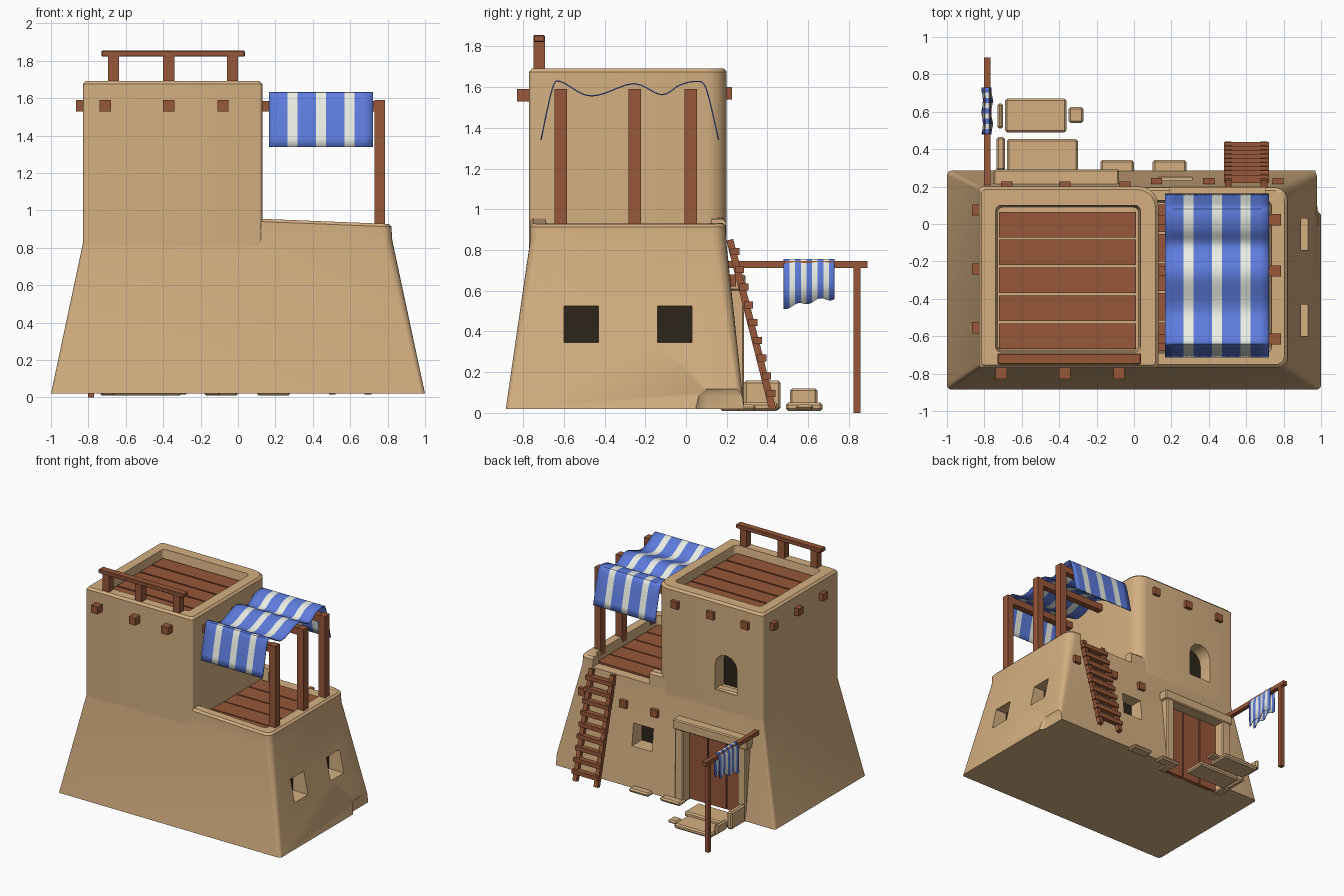
import bpy, bmesh, math
from mathutils import Vector

if "Cube" in bpy.data.objects:
    bpy.data.objects.remove(bpy.data.objects["Cube"])


def mat(name, c):
    m = bpy.data.materials.new(name)
    m.diffuse_color = (*c, 1)
    m.use_nodes = True
    m.node_tree.nodes["Principled BSDF"].inputs["Base Color"].default_value = m.diffuse_color
    return m


SAND = mat("sand_plaster", (0.66, 0.43, 0.22))
WOOD = mat("wood", (0.31, 0.095, 0.04))
DARK = mat("dark_opening", (0.025, 0.018, 0.01))
BLUE = mat("blue_cloth", (0.11, 0.2, 0.72))
WHITE = mat("white_cloth", (0.82, 0.86, 0.78))


def finish(bm, name, *mats):
    bmesh.ops.recalc_face_normals(bm, faces=bm.faces)
    me = bpy.data.meshes.new(name)
    bm.to_mesh(me)
    bm.free()
    for m in mats:
        me.materials.append(m)
    o = bpy.data.objects.new(name, me)
    bpy.context.collection.objects.link(o)
    return o


def box(name, x0, x1, y0, y1, z0, z1, m=WOOD, bevel=0, seg=1):
    bm = bmesh.new()
    bmesh.ops.create_cube(bm, size=1)
    for v in bm.verts:
        v.co = ((x0 + x1) / 2 + v.co.x * (x1 - x0), (y0 + y1) / 2 + v.co.y * (y1 - y0),
                (z0 + z1) / 2 + v.co.z * (z1 - z0))
    if bevel:
        bmesh.ops.bevel(bm, geom=bm.edges[:], offset=bevel, segments=seg, affect='EDGES', profile=0.5)
    return finish(bm, name, m)


def bar(name, p, q, w, d, m=WOOD):
    p, q = Vector(p), Vector(q)
    o = box(name, -w / 2, w / 2, -d / 2, d / 2, 0, (q - p).length, m)
    o.location = p
    o.rotation_euler = (q - p).to_track_quat('Z', 'Y').to_euler()
    return o


def ring(x0, x1, y0, y1, radii, n=5):
    """Rounded rectangle; radii for corners (+x+y, -x+y, -x-y, +x-y)."""
    pts = []
    for k, (cx, cy) in enumerate(((x1, y1), (x0, y1), (x0, y0), (x1, y0))):
        r = radii[k]
        sx, sy = (-1 if cx == x1 else 1), (-1 if cy == y1 else 1)
        for i in range(n + 1):
            a = math.pi / 2 * (k + i / n)
            pts.append((cx + sx * r + r * math.cos(a), cy + sy * r + r * math.sin(a)))
    return pts


def loft(name, levels, m):
    """levels: (x0, x1, y0, y1, z, slope, radii)"""
    bm = bmesh.new()
    rows = [[bm.verts.new((x, y, z + s * (x - 0.13))) for x, y in ring(x0, x1, y0, y1, r)]
            for x0, x1, y0, y1, z, s, r in levels]
    for a, b in zip(rows, rows[1:]):
        for i in range(len(a)):
            j = (i + 1) % len(a)
            bm.faces.new((a[i], a[j], b[j], b[i]))
    bm.faces.new(rows[0])
    bm.faces.new(rows[-1])
    return finish(bm, name, m)


def cut(o, *cutters):
    bpy.context.view_layer.objects.active = o
    for c in cutters:
        mod = o.modifiers.new("cut", 'BOOLEAN')
        mod.object, mod.solver = c, 'EXACT'
        bpy.ops.object.modifier_apply(modifier=mod.name)
        bpy.data.objects.remove(c)


def smooth(o):
    bpy.ops.object.select_all(action='DESELECT')
    o.select_set(True)
    bpy.context.view_layer.objects.active = o
    bpy.ops.object.shade_smooth_by_angle(angle=math.radians(35))


# Battered lower storey with sunken terrace
R = (0.07, 0.02, 0.02, 0.05)
I = (0.03,) * 4
lower = loft("lower_storey", [
    (-1, 1, -0.885, 0.285, 0.02, 0, (0.025,) * 4),
    (-0.826, 0.825, -0.766, 0.198, 0.84, 0, R),
    (-0.826, 0.82, -0.766, 0.196, 0.94, -0.04, R),
    (-0.81, 0.805, -0.752, 0.18, 0.955, -0.04, R),
    (-0.7, 0.735, -0.69, 0.125, 0.955, -0.04, I),
    (-0.7, 0.725, -0.68, 0.115, 0.835, 0, I)], SAND)
SIDE_WIN = ((-0.6, -0.43), (-0.14, 0.03))
cutters = [box("cutter", 0.79, 1.1, a, b, 0.345, 0.525) for a, b in SIDE_WIN]
cutters += [box("cutter", 0.13, 0.31, 0.12, 0.4, 0.34, 0.52),        # rear window
            box("cutter", -0.67, -0.16, 0.17, 0.4, -0.1, 0.61),      # doorway
            box("cutter", 0.19, 0.7, 0.05, 0.4, 0.855, 1.1),         # ladder gap
            box("cutter", 0.97, 1.2, 0.04, 0.6, -0.2, 0.145, bevel=0.06, seg=3)]  # chipped corner
cut(lower, *cutters)
smooth(lower)

# Tower with sunken roof
T = (0.1, 0.025, 0.02, 0.02)
tower = loft("tower", [
    (-0.83, 0.13, -0.77, 0.2, 0.8, 0, T),
    (-0.83, 0.13, -0.77, 0.2, 1.675, 0, T),
    (-0.815, 0.115, -0.755, 0.185, 1.692, 0, T),
    (-0.74, 0.035, -0.685, 0.1, 1.692, 0, I),
    (-0.73, 0.025, -0.675, 0.09, 1.61, 0, I)], SAND)
bm = bmesh.new()
arch = [(-0.6, 0.97), (-0.4, 0.97)] + [(-0.5 + 0.1 * math.cos(math.pi * i / 6), 1.17 + 0.1 * math.sin(math.pi * i / 6))
                                      for i in range(7)]
f = bm.faces.new([bm.verts.new((x, 0.08, z)) for x, z in arch])
ext = bmesh.ops.extrude_face_region(bm, geom=[f])
bmesh.ops.translate(bm, vec=(0, 0.3, 0), verts=[v for v in ext["geom"] if isinstance(v, bmesh.types.BMVert)])
cut(tower, finish(bm, "cutter", SAND))
smooth(tower)

# Dark window backs
for a, b in SIDE_WIN:
    box("side_window_dark", 0.78, 0.795, a - 0.01, b + 0.01, 0.335, 0.535, DARK)
box("rear_window_dark", 0.12, 0.32, 0.11, 0.125, 0.33, 0.53, DARK)
box("arch_window_dark", -0.61, -0.39, 0.07, 0.085, 0.96, 1.28, DARK)

# Roof and terrace planks
for i in range(5):
    y = -0.667 + i * 0.149
    box("roof_plank", -0.722, 0.01, y, y + 0.136, 1.6, 1.635)
    y = -0.675 + i * 0.158
    box("terrace_plank", 0.1, 0.72, y, y + 0.148, 0.82, 0.862)

# Door and frame
for i in range(3):
    x = -0.665 + i * 0.168
    box("door_plank", x, x + 0.16, 0.16, 0.195, 0.02, 0.605)
for x in (-0.735, -0.17):
    box("door_jamb", x, x + 0.075, 0.17, 0.285, 0.01, 0.62, SAND, 0.008)
box("door_lintel", -0.75, -0.08, 0.17, 0.292, 0.6, 0.68, SAND, 0.008)

# Stepping stones and curbs
for x0, x1, y0, y1, z0, z1 in ((-0.68, -0.3, 0.27, 0.455, 0.01, 0.05), (-0.69, -0.36, 0.49, 0.67, 0.01, 0.05),
                               (-0.35, -0.27, 0.54, 0.625, 0.015, 0.04), (-0.18, 0, 0.25, 0.342, 0.01, 0.04),
                               (0.1, 0.28, 0.25, 0.342, 0.01, 0.04), (-0.735, -0.69, 0.285, 0.465, 0.015, 0.158),
                               (-0.73, -0.7, 0.51, 0.645, 0.04, 0.12)):
    box("stone", x0, x1, y0, y1, z0, z1, SAND, 0.011)

# Beam ends poking out of the walls
s = 0.03
for x in (-0.71, -0.37, -0.08):
    box("front_beam_end", x - s, x + s, -0.83, -0.7, 1.53, 1.59)
for x in (-0.68, -0.37, -0.05):
    box("rear_beam_end", x - s, x + s, 0.15, 0.227, 1.54, 1.6)
for y in (0.075, -0.24, -0.555):
    box("left_beam_end", -0.865, -0.78, y - s, y + s, 1.53, 1.59)
for x in (0.12, 0.4, 0.77):
    box("low_beam_end", x - s, x + s, 0.15, 0.245, 0.62, 0.68)

# Awning posts and cross beams
for y in (-0.615, -0.252, 0.023):
    box("awning_post", 0.73, 0.787, y - s, y + s, 0.83, 1.59)
    box("awning_beam", 0.1, 0.735, y - 0.025, y + 0.025, 1.53, 1.585)

# Roof rail
for x in (-0.665, -0.37, -0.03):
    box("rail_post", x - s, x + s, -0.75, -0.692, 1.66, 1.825)
box("rail_bar", -0.73, 0.037, -0.75, -0.692, 1.822, 1.855, bevel=0.005)

# Ladder
foot, top = Vector((0, 0.425, 0.02)), Vector((0, 0.215, 0.85))
for x in (0.505, 0.695):
    bar("ladder_rail", foot + Vector((x, 0, 0)), top + Vector((x, 0, 0)), 0.035, 0.035)
for i in range(9):
    p = foot.lerp(top, 0.09 + i * 0.105)
    box("ladder_rung", 0.482, 0.722, p.y - 0.01, p.y + 0.033, p.z - 0.017, p.z + 0.017)

# Drying pole
box("pole_upright", -0.803, -0.769, 0.823, 0.857, 0, 0.73)
box("pole_bar", -0.802, -0.768, 0.18, 0.89, 0.712, 0.746)


def cloth(name, cols, rows, pos):
    """Striped sheet: cols are (edge, ...) stripe boundaries, blue first."""
    bm = bmesh.new()
    us, stripe = [cols[0]], []
    for k, (a, b) in enumerate(zip(cols, cols[1:])):
        us += [(a + b) / 2, b]
        stripe += [k % 2] * 2
    g = [[bm.verts.new(pos(u, r)) for u in us] for r in rows]
    for i in range(len(g) - 1):
        for j in range(len(us) - 1):
            bm.faces.new((g[i][j], g[i][j + 1], g[i + 1][j + 1], g[i + 1][j])).material_index = stripe[j]
    o = finish(bm, name, BLUE, WHITE)
    smooth(o)
    mod = o.modifiers.new("thickness", 'SOLIDIFY')
    mod.thickness, mod.offset = 0.006, 0
    return o


# Sagging awning
P = [Vector(p) for p in ((-0.712, 1.34), (-0.657, 1.59), (-0.617, 1.627), (-0.505, 1.565), (-0.42, 1.563), (-0.255, 1.617),
                         (-0.12, 1.562), (-0.03, 1.61), (0.054, 1.627), (0.1, 1.59), (0.16, 1.34))]
rows = []
for i in range(len(P) - 1):
    a, b, c, d = P[max(i - 1, 0)], P[i], P[i + 1], P[min(i + 2, len(P) - 1)]
    for k in range(4):
        t = k / 4
        rows.append(0.5 * (2 * b + (c - a) * t + (2 * a - 5 * b + 4 * c - d) * t * t + (3 * b - a - 3 * c + d) * t ** 3))
rows.append(P[-1])
cols = [0.165]
for k in range(7):
    cols.append(cols[-1] + (0.054 if k % 2 else 0.0985))
cloth("awning", cols, rows, lambda u, r: (u, r.x, r.y))


# Cloth draped over the drying pole
def drape(y, t):
    hem = 0.515 + 0.045 * min(1, (y - 0.48) / 0.2) + 0.008 * math.sin(y * 60)
    wave = 0.006 * math.sin(y * 50) * abs(t)
    return (-0.785 + 0.022 * max(-1, min(1, t * 4)) + wave, y, 0.753 - (0.753 - hem) * max(0, abs(t) - 0.1) / 0.9)


cloth("drying_cloth", [0.48 + 0.25 * k / 9 for k in range(10)], [-1, -0.6, -0.25, -0.1, 0.1, 0.25, 0.6, 1], drape)
